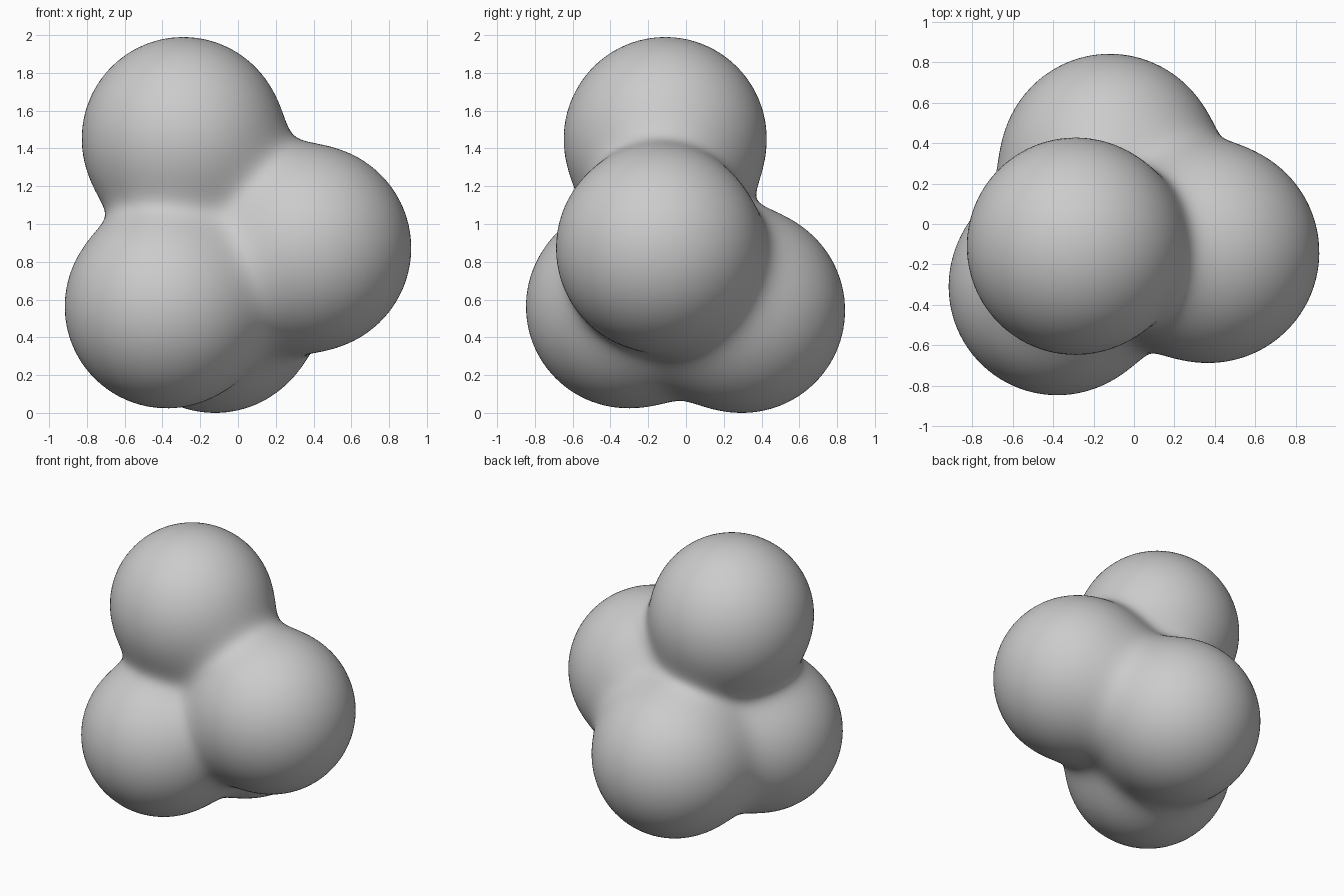
import bpy, bmesh, math
from mathutils import Vector

if "Cube" in bpy.data.objects:
    bpy.data.objects.remove(bpy.data.objects["Cube"])

# Four fused lobes: centre and radius
LOBES = [
    (Vector((-0.29, -0.11, 1.46)), 0.537),   # top
    (Vector((0.37, -0.14, 0.88)), 0.547),    # right
    (Vector((-0.38, -0.31, 0.57)), 0.537),   # front left
    (Vector((-0.12, 0.30, 0.55)), 0.542),    # back
]
BLEND = 0.075  # softness of the creases


def inside(p):
    return sum(math.exp((r - (p - c).length) / BLEND) for c, r in LOBES) > 1.0


# Shrink a fine ball onto the blended skin of the lobes
core = sum((c for c, r in LOBES), Vector()) / len(LOBES)
bm = bmesh.new()
bmesh.ops.create_icosphere(bm, subdivisions=6, radius=1.0)
for v in bm.verts:
    d = v.co.normalized()
    t = 1.6
    while t > 0.1 and not inside(core + d * t):
        t -= 0.05
    lo, hi = t, t + 0.05
    for _ in range(9):
        mid = (lo + hi) / 2
        if inside(core + d * mid):
            lo = mid
        else:
            hi = mid
    v.co = core + d * lo

# Stand it on the ground
floor = min(v.co.z for v in bm.verts)
for v in bm.verts:
    v.co.z -= floor
for f in bm.faces:
    f.smooth = True

mesh = bpy.data.meshes.new("fused_blob")
bm.to_mesh(mesh)
bm.free()
blob = bpy.data.objects.new("fused_blob", mesh)
bpy.context.collection.objects.link(blob)
